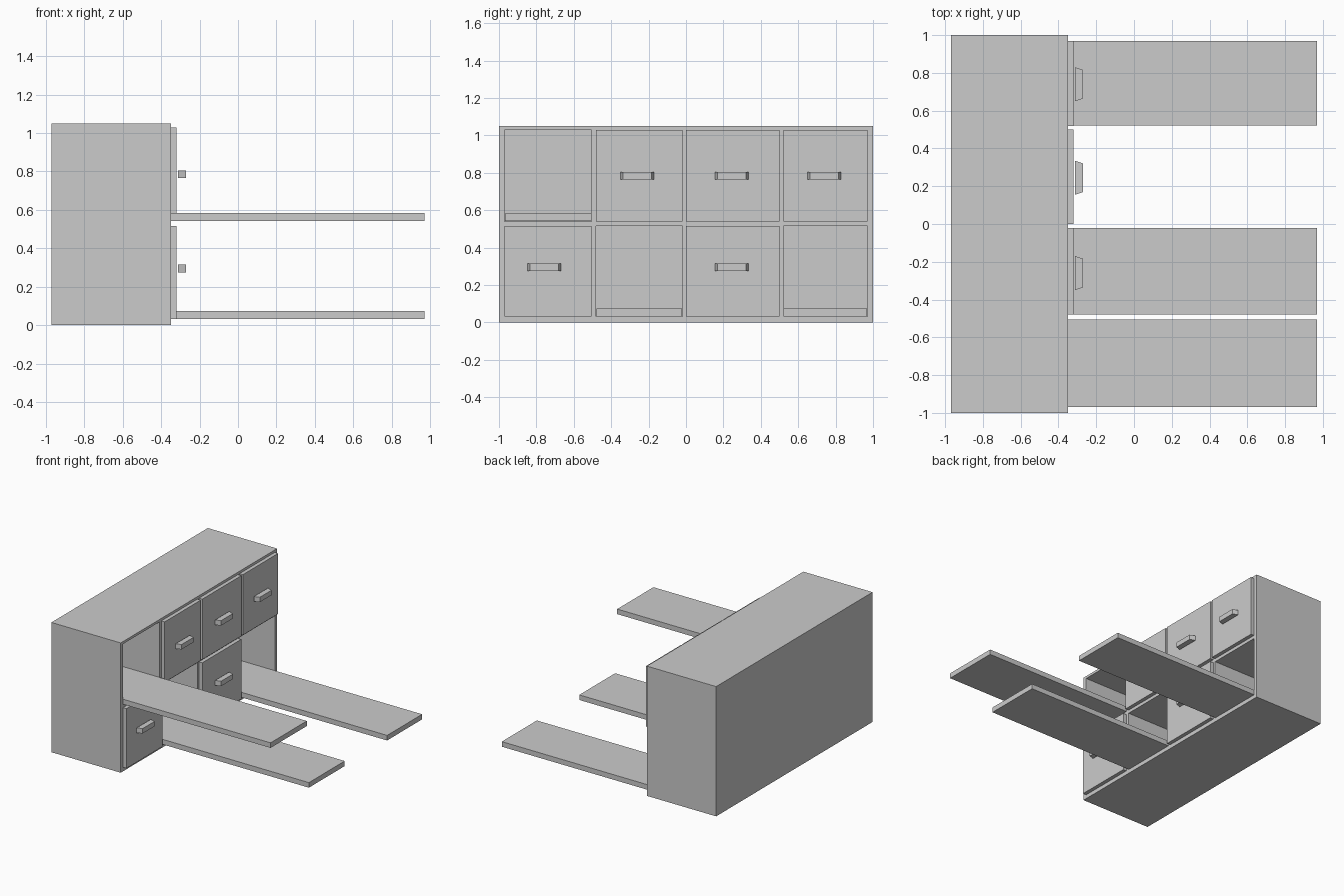
import bpy, bmesh

if "Cube" in bpy.data.objects:
    bpy.data.objects.remove(bpy.data.objects["Cube"])

BACK, FRONT = -0.97, -0.35
COLS = [(-0.97, -0.505), (-0.48, -0.02), (0.0, 0.5), (0.52, 0.97)]
ROWS = [(0.032, 0.515), (0.541, 1.03)]
OPEN = {(1, 0), (0, 1), (0, 3)}          # (row, column) with the tray pulled out


def box(name, x, y, z, taper=0.0):
    """Box from ranges; taper narrows the +x end along y."""
    bm = bmesh.new()
    bmesh.ops.create_cube(bm, size=1)
    for v in bm.verts:
        outer = v.co.x > 0
        sy = 1 if v.co.y > 0 else -1
        v.co = (x[v.co.x > 0], y[v.co.y > 0], z[v.co.z > 0])
        if outer:
            v.co.y -= sy * taper
    me = bpy.data.meshes.new(name)
    bm.to_mesh(me)
    bm.free()
    ob = bpy.data.objects.new(name, me)
    bpy.context.collection.objects.link(ob)
    return ob


# Cabinet body
cabinet = box("cabinet", (BACK, FRONT), (-1, 1), (0, 1.05))

for r, (z0, z1) in enumerate(ROWS):
    for c, (y0, y1) in enumerate(COLS):
        tag = f"{r}_{c}"
        if (r, c) in OPEN:
            # Open compartment cut into the body
            cutter = box("cutter_" + tag, (BACK + 0.025, FRONT + 0.1), (y0, y1), (z0, z1))
            mod = cabinet.modifiers.new("opening", 'BOOLEAN')
            mod.operation = 'DIFFERENCE'
            mod.solver = 'EXACT'
            mod.object = cutter
            bpy.context.view_layer.objects.active = cabinet
            bpy.ops.object.modifier_apply(modifier=mod.name)
            bpy.data.objects.remove(cutter, do_unlink=True)
            # Pulled-out tray
            box("tray_" + tag, (BACK + 0.03, 0.97), (y0 + 0.001, y1 - 0.001),
                (z0 + 0.001, z0 + 0.042))
        else:
            # Closed door with its tapered handle
            box("door_" + tag, (FRONT, -0.32), (y0, y1), (z0, z1))
            ym = (y0 + y1) / 2 - (0.02 if c == 0 else 0.01 if c == 1 else 0.005)
            zm = 0.785 if r else 0.295
            box("handle_" + tag, (-0.313, -0.27), (ym - 0.09, ym + 0.09),
                (zm - 0.02, zm + 0.02), taper=0.014)
